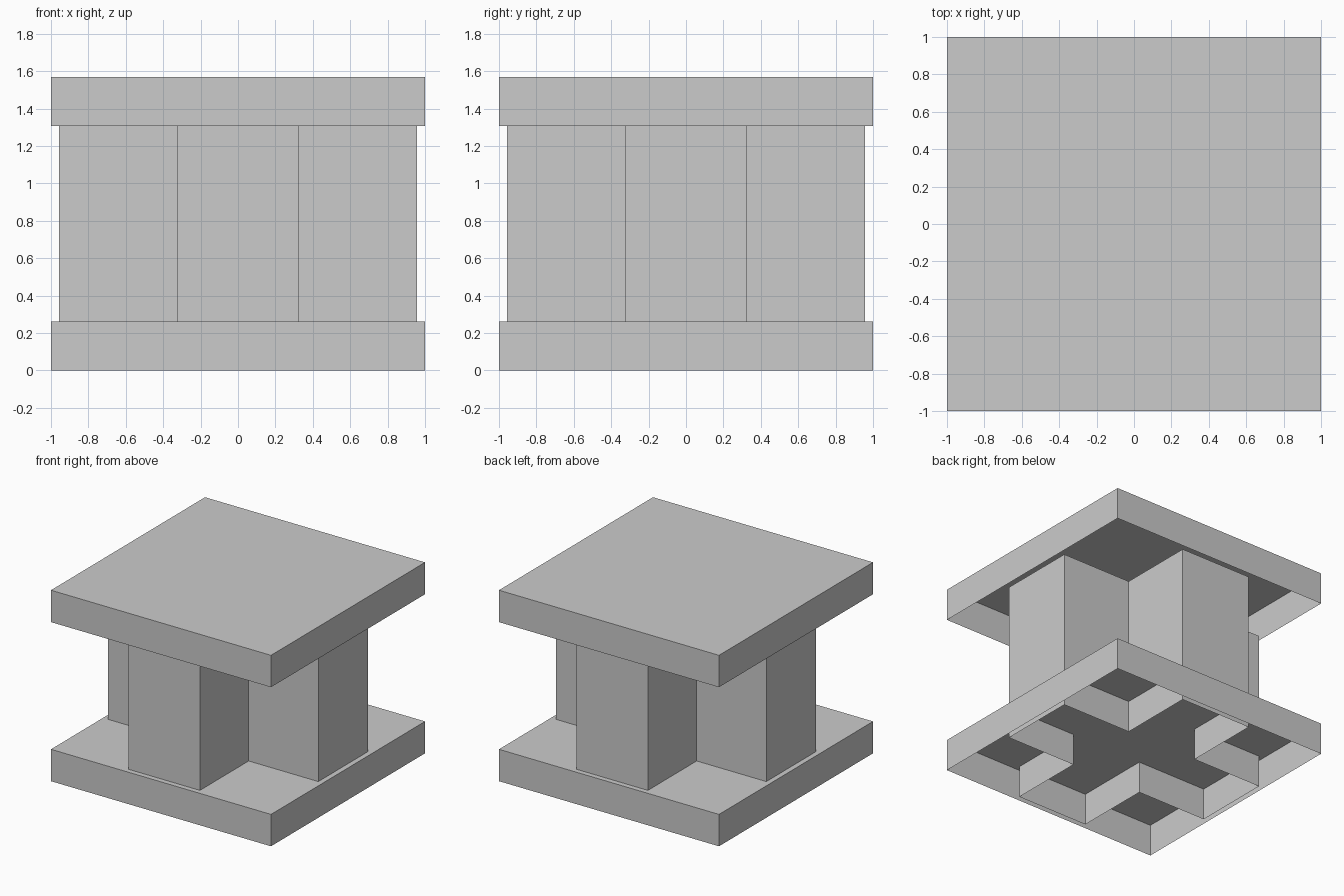
import bpy
import bmesh

cube = bpy.data.objects.get("Cube")
if cube:
    bpy.data.objects.remove(cube, do_unlink=True)

SLAB = 0.262      # height of each slab
COLUMN_TOP = 1.307
ARM = 0.957       # reach of each arm of the cross
HALF = 0.324      # half width of each arm

grey = bpy.data.materials.new("plain_grey")
grey.use_nodes = True
grey.diffuse_color = (0.6, 0.6, 0.6, 1)
grey.node_tree.nodes["Principled BSDF"].inputs["Base Color"].default_value = grey.diffuse_color


def open_shell(name, outline, bottom, top):
    """Thin-walled prism with a lid and no floor."""
    bm = bmesh.new()
    low = [bm.verts.new((x, y, bottom)) for x, y in outline]
    high = [bm.verts.new((x, y, top)) for x, y in outline]
    for i in range(len(outline)):
        j = (i + 1) % len(outline)
        bm.faces.new((low[i], low[j], high[j], high[i]))
    bm.faces.new(high)
    mesh = bpy.data.meshes.new(name)
    bm.to_mesh(mesh)
    bm.free()
    mesh.materials.append(grey)
    obj = bpy.data.objects.new(name, mesh)
    bpy.context.collection.objects.link(obj)
    return obj


def quarter_turns(points):
    """Repeat points counter-clockwise around the centre."""
    result = []
    for _ in range(4):
        result += points
        points = [(-y, x) for x, y in points]
    return result


square = quarter_turns([(1, -1)])
cross = quarter_turns([(ARM, -HALF), (ARM, HALF), (HALF, HALF)])

# Two hollow slabs with the cross-shaped column between them
open_shell("base_slab", square, 0, SLAB)
open_shell("cross_column", cross, 0, COLUMN_TOP)
open_shell("top_slab", square, COLUMN_TOP, COLUMN_TOP + SLAB)
